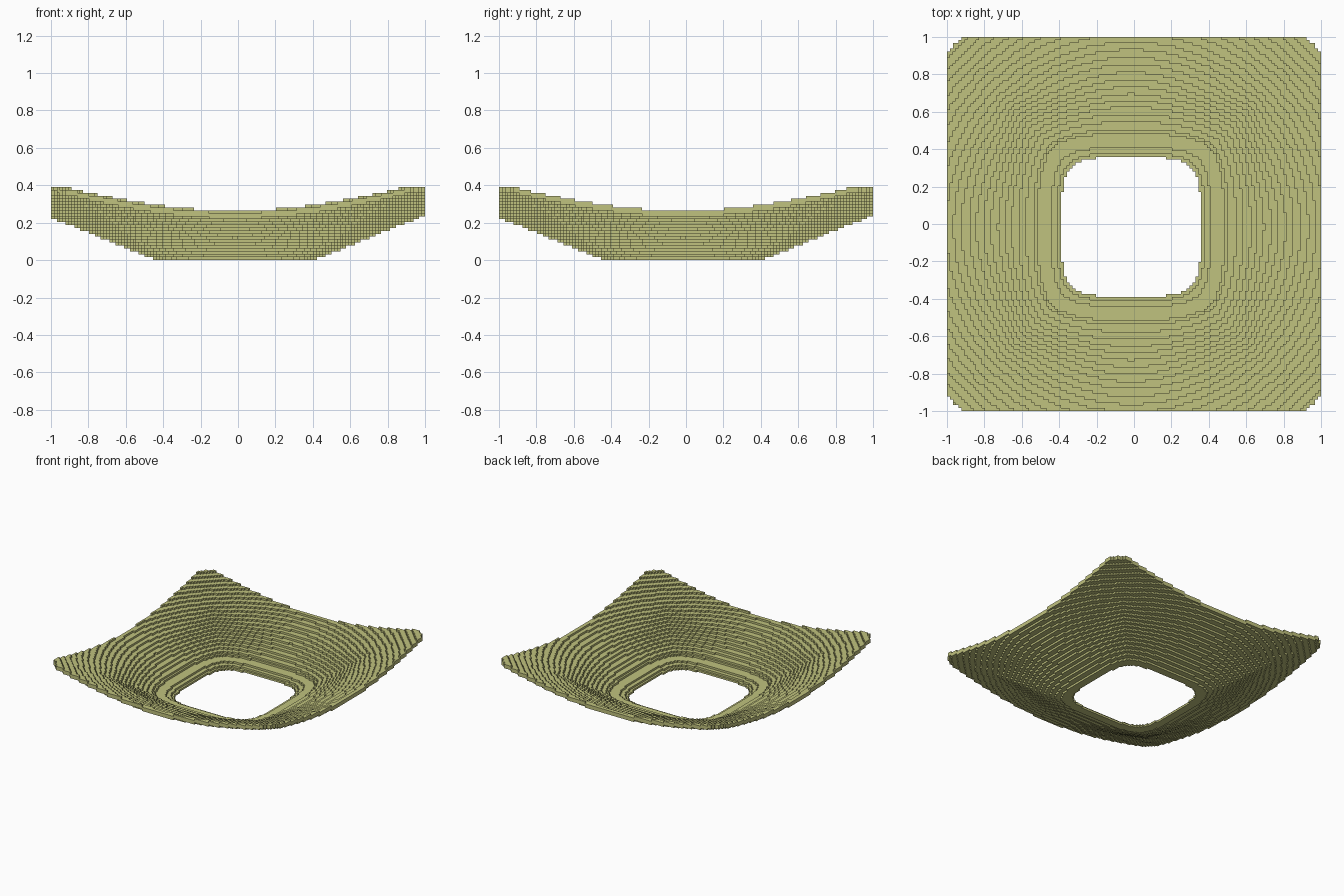
import bpy
import math
from mathutils import Vector

cube = bpy.data.objects.get("Cube")
if cube:
    bpy.data.objects.remove(cube, do_unlink=True)

N = 64               # blocks from the centre to the rim
V = 1.0 / N          # block size
HOLE = 0.37          # half width of the opening
CORNER = 0.13        # rounding of the outer corners

# Dish profiles: (distance from the centre, height in blocks)
UNDERSIDE = [(0.36, 0), (0.44, 1), (0.6, 5), (0.8, 10.4), (1.0, 15.3), (1.36, 23.6)]
LIP = [(0.36, 1), (0.388, 2), (0.42, 3), (0.5, 4)]


def profile(points, d):
    """Linear interpolation along a profile."""
    for (d0, z0), (d1, z1) in zip(points, points[1:]):
        if d <= d1:
            return z0 + (z1 - z0) * max(0.0, (d - d0) / (d1 - d0))
    return points[-1][1]


def dish_distance(x, y):
    """Distance whose contours go from a rounded square to a circle."""
    x, y = abs(x + V), abs(y + V)
    m = max(x, y)
    t = min(1.0, max(0.0, (m - HOLE) / 0.4))
    p = 2.0 + 2.8 * (1.0 - t) ** 2
    return m * ((x / m) ** p + (y / m) ** p) ** (1.0 / p)


def outside_rim(x, y):
    """True beyond the rounded outer corners."""
    dx = max(0.0, abs(x) - (1.0 - CORNER))
    dy = max(0.0, abs(y) - (1.0 - CORNER))
    return math.hypot(dx, dy) > CORNER


# Fill the shell with blocks, column by column
blocks = set()
for i in range(-N, N):
    for j in range(-N, N):
        x, y = (i + 0.5) * V, (j + 0.5) * V
        if outside_rim(x, y):
            continue
        d = dish_distance(x, y)
        if d < HOLE:
            continue
        low = int(profile(UNDERSIDE, d) + 1e-6)
        top = int(profile(LIP, d)) if d < 0.5 else low + 2
        for k in range(low, max(top, low + 1)):
            blocks.add((i, j, k))

# Outer skin: one quad wherever a block meets empty space
verts, faces, index = [], [], {}


def corner(c):
    if c not in index:
        index[c] = len(verts)
        verts.append(Vector(c) * V)
    return index[c]


for b in sorted(blocks):
    for axis in range(3):
        u, w = (axis + 1) % 3, (axis + 2) % 3
        for side in (0, 1):
            n = list(b)
            n[axis] += 2 * side - 1
            if tuple(n) in blocks:
                continue
            quad = []
            for du, dw in ((0, 0), (1, 0), (1, 1), (0, 1)):
                c = list(b)
                c[axis] += side
                c[u] += du
                c[w] += dw
                quad.append(corner(tuple(c)))
            faces.append(quad if side else quad[::-1])

mesh = bpy.data.meshes.new("stepped_dish")
mesh.from_pydata(verts, [], faces)
mesh.update()
dish = bpy.data.objects.new("stepped_dish", mesh)
bpy.context.collection.objects.link(dish)

# Single flat colour
color = (0.53, 0.54, 0.21, 1.0)
mat = bpy.data.materials.new("pale_olive")
mat.use_nodes = True
mat.diffuse_color = color
bsdf = next(n for n in mat.node_tree.nodes if n.type == 'BSDF_PRINCIPLED')
bsdf.inputs["Base Color"].default_value = color
mesh.materials.append(mat)
